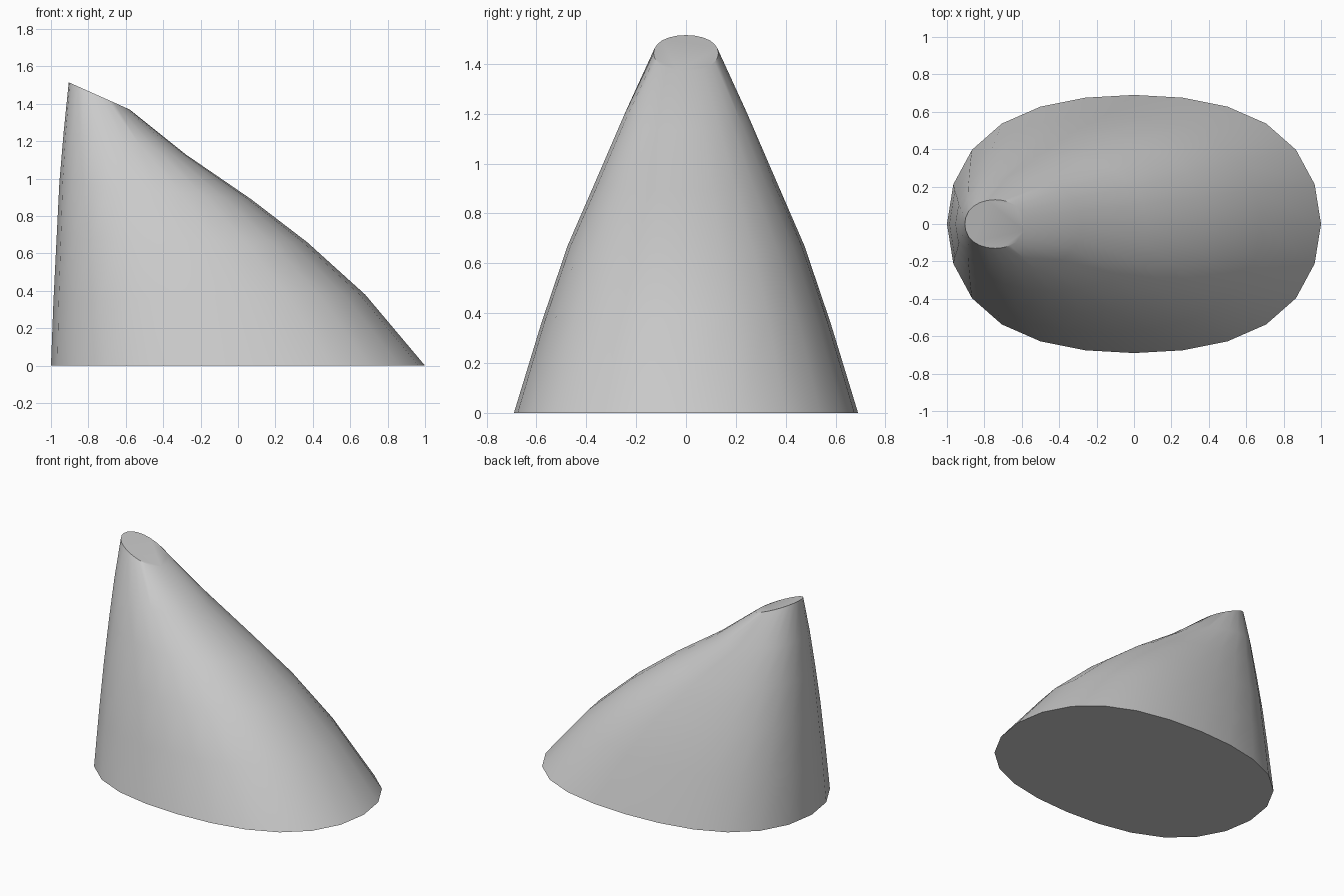
import bpy, bmesh
from math import cos, sin, radians, tau

if "Cube" in bpy.data.objects:
    bpy.data.objects.remove(bpy.data.objects["Cube"])

SIDES = 24

# Each ring: left x, left z, right x, right z, half width in y, squareness
RINGS = [
    (-1.00, 0.00, 1.00, 0.00, 0.69, 0.20),
    (-0.987, 0.34, 0.68, 0.38, 0.58, 0.19),
    (-0.97, 0.68, 0.37, 0.66, 0.475, 0.17),
    (-0.955, 0.98, 0.07, 0.89, 0.36, 0.14),
    (-0.932, 1.25, -0.28, 1.13, 0.25, 0.11),
    (-0.905, 1.515, -0.58, 1.37, 0.13, 0.08),
]


def ring_points(lx, lz, rx, rz, half_y, square):
    """Slightly squared ellipse tilted between its left and right ends."""
    for i in range(SIDES):
        a = tau * i / SIDES
        t = (1 + cos(a)) / 2
        yield (lx + (rx - lx) * t,
               half_y * sin(a) * (1 + square * cos(a) ** 2),
               lz + (rz - lz) * t)


# Leaning tapered body, lofted from the base to the slanted tip
bm = bmesh.new()
loops = [[bm.verts.new(p) for p in ring_points(*r)] for r in RINGS]
for low, high in zip(loops, loops[1:]):
    for i in range(SIDES):
        j = (i + 1) % SIDES
        bm.faces.new((low[i], low[j], high[j], high[i]))

# Flat base and slanted top cap
bm.faces.new(loops[0][::-1])
bm.faces.new(loops[-1])
bmesh.ops.recalc_face_normals(bm, faces=bm.faces)

mesh = bpy.data.meshes.new("leaning_cone")
bm.to_mesh(mesh)
bm.free()
body = bpy.data.objects.new("leaning_cone", mesh)
bpy.context.collection.objects.link(body)

bpy.context.view_layer.objects.active = body
body.select_set(True)
bpy.ops.object.shade_smooth_by_angle(angle=radians(40))
